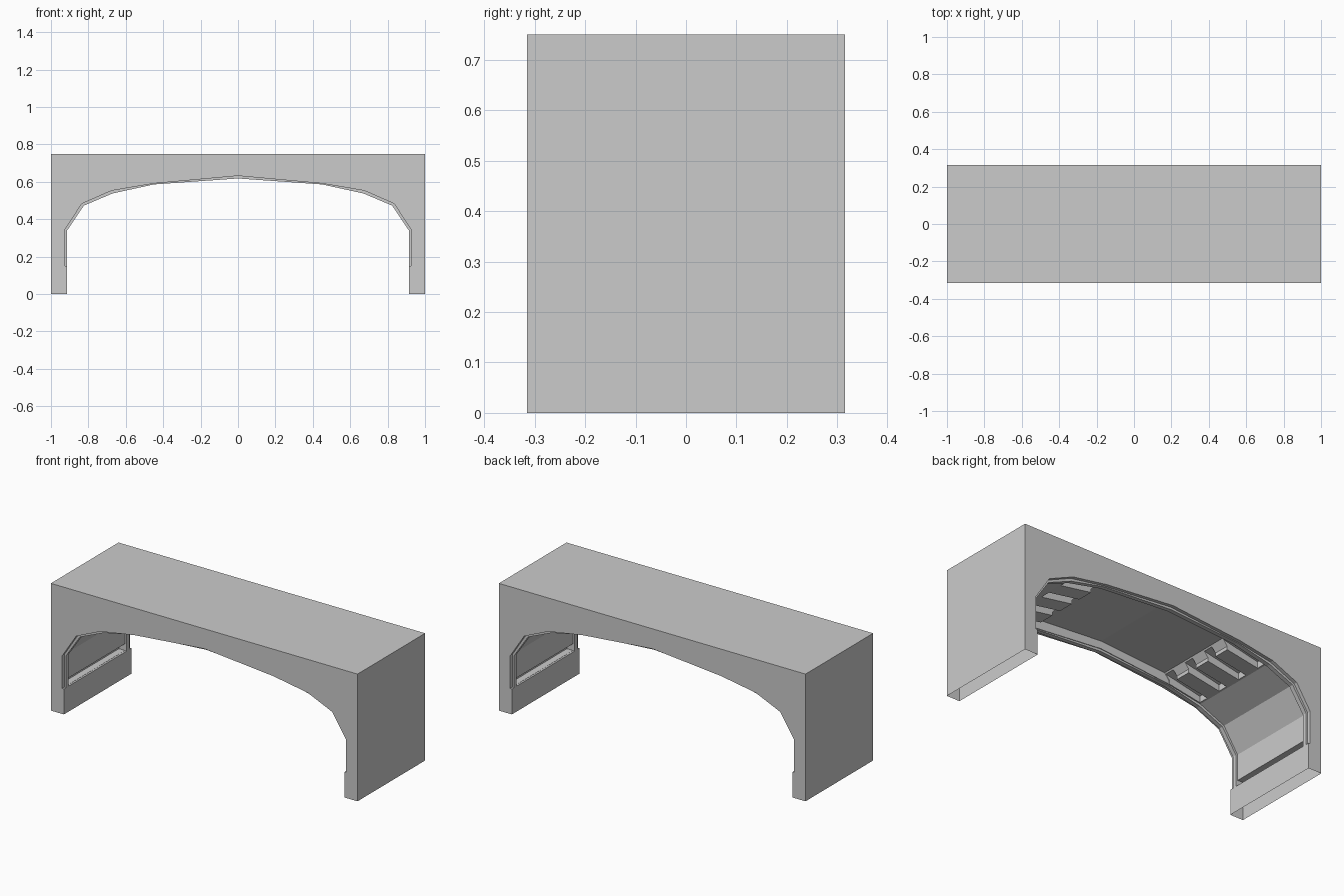
import bpy, bmesh

if "Cube" in bpy.data.objects:
    bpy.data.objects.remove(bpy.data.objects["Cube"])

D = 0.315  # half depth


def prism(name, pts, y0, y1):
    """Extrude an (x, z) outline from y0 to y1."""
    bm = bmesh.new()
    face = bm.faces.new([bm.verts.new((x, y0, z)) for x, z in pts])
    ext = bmesh.ops.extrude_face_region(bm, geom=[face])["geom"]
    bmesh.ops.translate(bm, vec=(0, y1 - y0, 0),
                        verts=[v for v in ext if isinstance(v, bmesh.types.BMVert)])
    bmesh.ops.recalc_face_normals(bm, faces=bm.faces)
    me = bpy.data.meshes.new(name)
    bm.to_mesh(me)
    bm.free()
    ob = bpy.data.objects.new(name, me)
    bpy.context.collection.objects.link(ob)
    return ob


def mirrored(half):
    """Left half profile ending on x = 0, continued to the right."""
    return half + [(-x, z) for x, z in reversed(half[:-1])]


# Bridge block with the faceted arch cut out of its outline
arch = mirrored([(-0.915, 0), (-0.915, 0.338), (-0.824, 0.473), (-0.67, 0.538),
                 (-0.45, 0.586), (0, 0.618)])
bridge = prism("arch_block", [(-1, 0)] + arch + [(1, 0), (1, 0.75), (-1, 0.75)], -D, D)

cutters = []


def cut(name, pts, y0, y1):
    cutters.append(prism(name, pts, y0, y1))


# Shallow step outside and inside the two thin raised arch bands
rim = mirrored([(-0.926, 0.15), (-0.926, 0.343), (-0.835, 0.483), (-0.675, 0.553),
                (-0.45, 0.591), (0, 0.632)])
cut("front_rim_cutter", rim, -D - 0.1, -0.295)
cut("back_rim_cutter", rim, 0.295, D + 0.1)
cut("soffit_cutter", rim, -0.27, 0.27)

# Recessed panel under the crown, with stepped ends
crown = mirrored([(-0.46, 0.4), (-0.46, 0.61), (-0.43, 0.647), (0, 0.677)])
cut("crown_recess_cutter", crown, -0.266, 0.266)

for s in (-1, 1):
    # Four slots running down each haunch
    for i in range(4):
        yc = -0.2325 + i * 0.155
        slot = [(0.42, 0.4), (0.42, 0.643), (0.665, 0.592), (0.665, 0.4)]
        cut("haunch_slot_cutter", [(s * x, z) for x, z in slot], yc - 0.03, yc + 0.03)
    # Horizontal groove inside each leg
    groove = [(0.88, 0.151), (0.965, 0.151), (0.965, 0.19), (0.88, 0.19)]
    cut("leg_groove_cutter", [(s * x, z) for x, z in groove], -0.269, 0.269)

# Apply all cuts, then remove the cutters
for c in cutters:
    c.hide_render = True
    m = bridge.modifiers.new("cut", 'BOOLEAN')
    m.operation, m.solver, m.object = 'DIFFERENCE', 'EXACT', c
dg = bpy.context.evaluated_depsgraph_get()
result = bpy.data.meshes.new_from_object(bridge.evaluated_get(dg))
bridge.modifiers.clear()
bridge.data = result
for c in cutters:
    bpy.data.objects.remove(c)

# The legs are open underneath
bm = bmesh.new()
bm.from_mesh(result)
bottoms = [f for f in bm.faces if all(abs(v.co.z) < 1e-4 for v in f.verts)]
bmesh.ops.delete(bm, geom=bottoms, context='FACES_ONLY')
bm.to_mesh(result)
bm.free()
